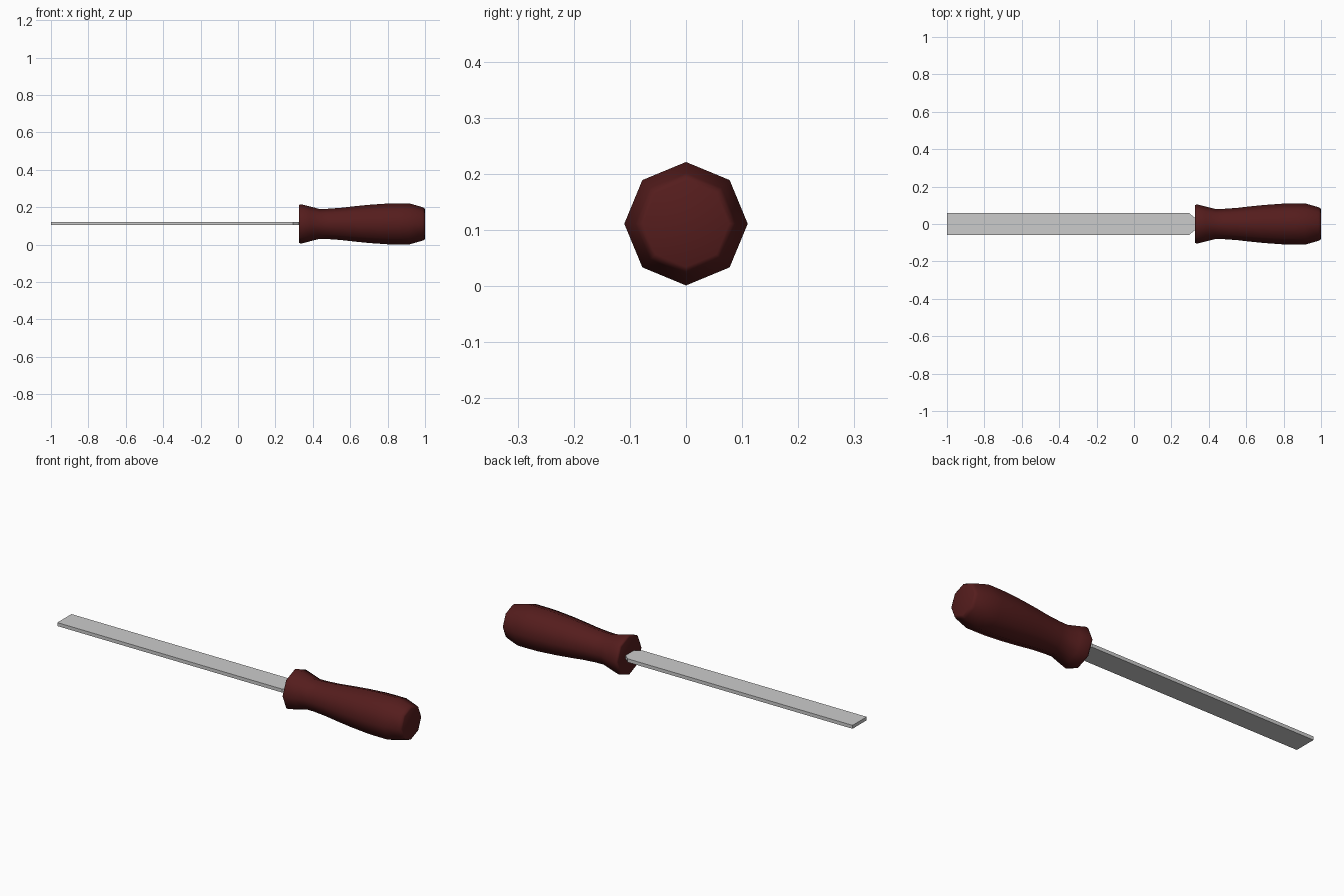
import bpy, bmesh, math

if "Cube" in bpy.data.objects:
    bpy.data.objects.remove(bpy.data.objects["Cube"])

ZC = 0.111  # height of the tool's long axis


def make_object(name, bm, color=None):
    bmesh.ops.recalc_face_normals(bm, faces=bm.faces)
    mesh = bpy.data.meshes.new(name)
    bm.to_mesh(mesh)
    bm.free()
    obj = bpy.data.objects.new(name, mesh)
    bpy.context.collection.objects.link(obj)
    if color:
        mat = bpy.data.materials.new(name + "_paint")
        mat.diffuse_color = color
        mat.use_nodes = True
        mat.node_tree.nodes["Principled BSDF"].inputs["Base Color"].default_value = mat.diffuse_color
        mesh.materials.append(mat)
    return obj


# Handle: eight-sided turned profile of (x, radius) along the x axis
profile = [(0.325, 0.095), (0.328, 0.102), (0.338, 0.105), (0.385, 0.093),
           (0.435, 0.080), (0.48, 0.081), (0.55, 0.086), (0.62, 0.094),
           (0.70, 0.102), (0.80, 0.109), (0.86, 0.110), (0.915, 0.110),
           (0.985, 0.090), (0.996, 0.085), (1.0, 0.077)]
bm = bmesh.new()
rings = []
for x, r in profile:
    rings.append([bm.verts.new((x, r * math.cos(i * math.pi / 4),
                                ZC + r * math.sin(i * math.pi / 4)))
                  for i in range(8)])
for a, b in zip(rings, rings[1:]):
    for i in range(8):
        j = (i + 1) % 8
        bm.faces.new((a[i], a[j], b[j], b[i]))
bm.faces.new(rings[0])
bm.faces.new(rings[-1])
handle = make_object("handle", bm, (0.09, 0.012, 0.012, 1))
bpy.context.view_layer.objects.active = handle
handle.select_set(True)
bpy.ops.object.shade_smooth_by_angle(angle=math.radians(50))

# Blade: flat bar with tapered shoulders and a short tang set in the handle
half = [(-1.0, 0.058), (0.295, 0.058), (0.324, 0.034), (0.36, 0.034)]
outline = half + [(x, -y) for x, y in reversed(half)]
bm = bmesh.new()
face = bm.faces.new([bm.verts.new((x, y, ZC + 0.0025 - 0.009)) for x, y in outline])
ext = bmesh.ops.extrude_face_region(bm, geom=[face])
bmesh.ops.translate(bm, vec=(0, 0, 0.018),
                    verts=[v for v in ext["geom"] if isinstance(v, bmesh.types.BMVert)])
make_object("blade", bm)
